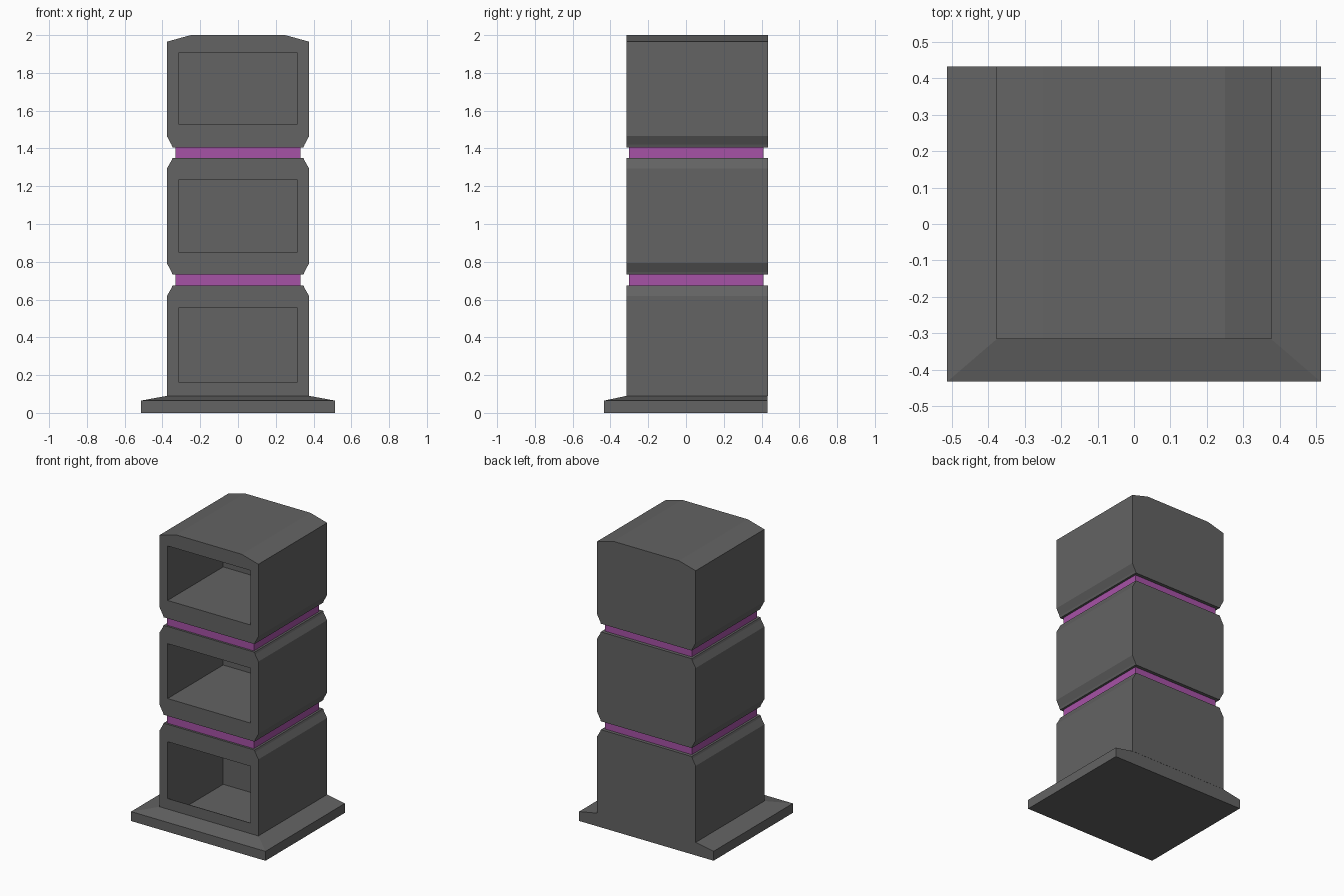
import bpy, bmesh

if "Cube" in bpy.data.objects:
    bpy.data.objects.remove(bpy.data.objects["Cube"])

FRONT, BACK = -0.316, 0.433


def material(name, rgb):
    mat = bpy.data.materials.new(name)
    mat.diffuse_color = (*rgb, 1)
    mat.use_nodes = True
    mat.node_tree.nodes["Principled BSDF"].inputs["Base Color"].default_value = mat.diffuse_color
    return mat


dark = material("dark_grey", (0.125, 0.125, 0.125))
purple = material("purple", (0.38, 0.085, 0.38))


def loft(name, loops, mat=dark):
    """Skin between matching closed loops and cap both ends."""
    bm = bmesh.new()
    rings = [[bm.verts.new(p) for p in loop] for loop in loops]
    n = len(rings[0])
    for a, b in zip(rings, rings[1:]):
        for i in range(n):
            j = (i + 1) % n
            bm.faces.new((a[i], a[j], b[j], b[i]))
    bm.faces.new(rings[0])
    bm.faces.new(rings[-1])
    bmesh.ops.recalc_face_normals(bm, faces=bm.faces)
    me = bpy.data.meshes.new(name)
    bm.to_mesh(me)
    bm.free()
    me.materials.append(mat)
    ob = bpy.data.objects.new(name, me)
    bpy.context.collection.objects.link(ob)
    return ob


def rect(x, y0, y1, z):
    return [(-x, y0, z), (x, y0, z), (x, y1, z), (-x, y1, z)]


def box(name, x, y0, y1, z0, z1, mat=dark):
    return loft(name, [rect(x, y0, y1, z0), rect(x, y0, y1, z1)], mat)


def module(name, half):
    """Mirror a half outline (x, z) and extrude it from front to back."""
    outline = half + [(-x, z) for x, z in reversed(half)]
    return loft(name, [[(x, y, z) for x, z in outline] for y in (FRONT, BACK)])


def cut(ob, cutter):
    cutter.hide_render = True
    cutter.display_type = 'WIRE'
    mod = ob.modifiers.new("pocket", 'BOOLEAN')
    mod.operation = 'DIFFERENCE'
    mod.solver = 'EXACT'
    mod.object = cutter


# Base plate, bevelled on three sides and flush at the back
base = loft("base_plate", [rect(0.513, -0.433, 0.432, 0),
                           rect(0.513, -0.433, 0.432, 0.065),
                           rect(0.377, FRONT, 0.432, 0.09)])


# Stacked modules with chamfered necks
def neck_up(z):
    return [(0.377, z - 0.057), (0.352, z - 0.014), (0.347, z)]


def neck_down(z):
    return [(0.347, z), (0.352, z + 0.014), (0.377, z + 0.06)]


lower = module("lower_module", [(0.377, 0.09)] + neck_up(0.675))
middle = module("middle_module", neck_down(0.733) + neck_up(1.35))
upper = module("upper_module", neck_down(1.406) + [(0.377, 1.965), (0.25, 2.0)])

# Front pockets
for ob, z0, z1 in ((lower, 0.163, 0.555), (middle, 0.853, 1.232), (upper, 1.53, 1.906)):
    cut(ob, box(ob.name + "_pocket_cutter", 0.316, -0.5, 0.29, z0, z1))

# The lowest pocket has a sunken floor behind its thin sill
well = box("well_cutter", 0.316, FRONT + 0.004, 0.29, 0.03, 0.5)
cut(lower, well)
cut(base, well)

# Purple bands in the gaps
for name, z0, z1 in (("lower_band", 0.675, 0.733), ("upper_band", 1.35, 1.406)):
    box(name, 0.332, -0.302, 0.41, z0, z1, purple)
